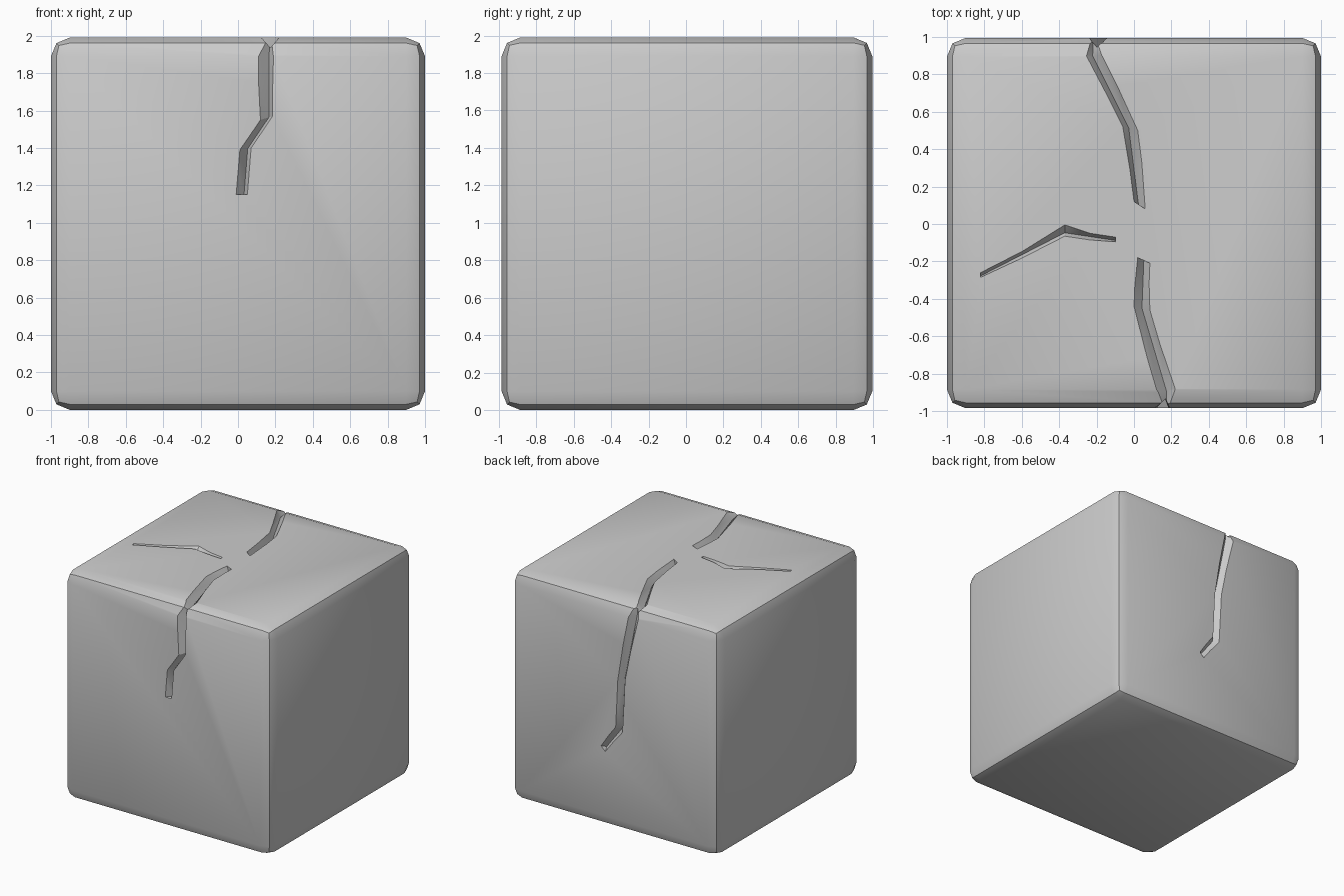
import bpy, bmesh
from mathutils import Vector

if "Cube" in bpy.data.objects:
    bpy.data.objects.remove(bpy.data.objects["Cube"])

Y_FRONT, Y_BACK, Z_TOP = -0.985, 0.995, 1.99


def mesh_object(name, bm):
    mesh = bpy.data.meshes.new(name)
    bm.to_mesh(mesh)
    bm.free()
    obj = bpy.data.objects.new(name, mesh)
    bpy.context.collection.objects.link(obj)
    return obj


def crack_cutter(name, rims, place, depth, lean=0.5, rise=0.04):
    """V-shaped wedge following paired rim points (left, right) on one face."""
    bm = bmesh.new()
    rows = []
    k = rise / depth
    for lx, lv, rx, rv in rims:
        l, r = Vector((lx, lv)), Vector((rx, rv))
        b = l.lerp(r, lean)
        pts = [(l + (l - b) * k, -rise), (r + (r - b) * k, -rise), (b, depth)]
        rows.append([bm.verts.new(place(p.x, p.y, d)) for p, d in pts])
    for a, b in zip(rows, rows[1:]):
        for i in range(3):
            j = (i + 1) % 3
            bm.faces.new((a[i], a[j], b[j], b[i]))
    bm.faces.new(rows[0])
    bm.faces.new(rows[-1])
    bmesh.ops.triangulate(bm, faces=bm.faces[:])
    bmesh.ops.recalc_face_normals(bm, faces=bm.faces[:])
    obj = mesh_object(name, bm)
    obj.hide_render = True
    return obj


# Block with two-step rounded edges
bm = bmesh.new()
bmesh.ops.create_cube(bm, size=2)
for v in bm.verts:
    v.co.y = Y_FRONT if v.co.y < 0 else Y_BACK
    v.co.z = 0 if v.co.z < 0 else Z_TOP
bmesh.ops.bevel(bm, geom=bm.edges[:], offset=0.1, segments=2, profile=0.5, affect='EDGES')
block = mesh_object("cracked_block", bm)


# Placement of (u, v, depth) on each cracked face
def on_front(u, v, d): return (u, Y_FRONT + d, v)
def on_back(u, v, d): return (u, Y_BACK - d, v)
def on_top(u, v, d): return (u, v, Z_TOP - d)


# Crack wedges: rim pairs per bend
cutters = [
    crack_cutter("front_crack", [
        (0.12, 2.03, 0.20, 2.03), (0.11, 1.90, 0.19, 1.90), (0.12, 1.55, 0.185, 1.57),
        (0.01, 1.39, 0.07, 1.40), (-0.01, 1.15, 0.05, 1.15)], on_front, 0.05, 0.7),
    crack_cutter("top_front_crack", [
        (0.13, -1.03, 0.22, -1.03), (0.125, -0.90, 0.22, -0.88),
        (0.0, -0.44, 0.085, -0.46), (0.02, -0.18, 0.085, -0.21)], on_top, 0.055, 0.5),
    crack_cutter("top_back_crack", [
        (-0.26, 1.04, -0.15, 1.04), (-0.255, 0.90, -0.17, 0.90),
        (-0.06, 0.52, 0.02, 0.50), (0.0, 0.12, 0.06, 0.08)], on_top, 0.055, 0.4),
    crack_cutter("top_side_crack", [
        (-0.82, -0.26, -0.82, -0.285), (-0.37, -0.005, -0.37, -0.065),
        (-0.10, -0.07, -0.10, -0.095)], on_top, 0.04, 0.7),
    crack_cutter("back_crack", [
        (-0.26, 2.03, -0.15, 2.03), (-0.24, 1.90, -0.145, 1.90), (-0.11, 1.33, -0.04, 1.31),
        (-0.085, 0.87, -0.02, 0.90), (0.08, 0.66, 0.12, 0.70)], on_back, 0.05, 0.5),
]

# Carve the cracks
bpy.context.view_layer.objects.active = block
block.select_set(True)
for cutter in cutters:
    mod = block.modifiers.new(cutter.name, 'BOOLEAN')
    mod.operation = 'DIFFERENCE'
    mod.solver = 'EXACT'
    mod.object = cutter
    bpy.ops.object.modifier_apply(modifier=mod.name)
for cutter in cutters:
    bpy.data.objects.remove(cutter)

bpy.ops.object.shade_smooth_by_angle()
